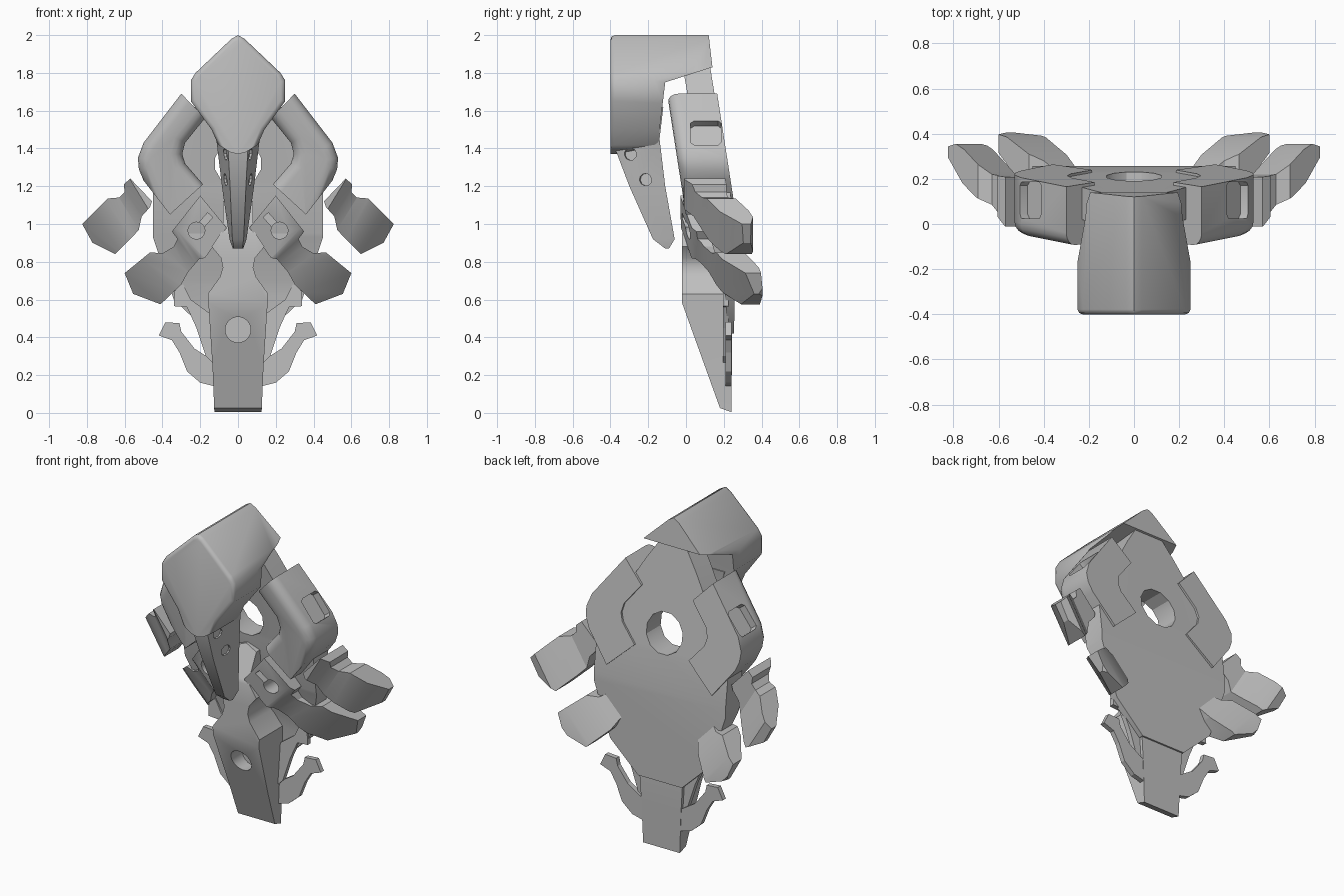
import bpy, bmesh, math
from mathutils import Vector

if "Cube" in bpy.data.objects:
    bpy.data.objects.remove(bpy.data.objects["Cube"])

grey = bpy.data.materials.new("plain_grey")
grey.diffuse_color = (0.52, 0.52, 0.52, 1)
grey.use_nodes = True
grey.node_tree.nodes["Principled BSDF"].inputs["Base Color"].default_value = grey.diffuse_color
X, Y, Z = Vector((1, 0, 0)), Vector((0, 1, 0)), Vector((0, 0, 1))


def finish(name, bm):
    bmesh.ops.recalc_face_normals(bm, faces=bm.faces)
    me = bpy.data.meshes.new(name)
    bm.to_mesh(me)
    bm.free()
    me.materials.append(grey)
    ob = bpy.data.objects.new(name, me)
    bpy.context.collection.objects.link(ob)
    return ob


def activate(ob):
    bpy.ops.object.select_all(action='DESELECT')
    ob.select_set(True)
    bpy.context.view_layer.objects.active = ob


def loft(name, rings):
    """Closed skin through rings of equal length."""
    bm = bmesh.new()
    vs = [[bm.verts.new(p) for p in r] for r in rings]
    n = len(vs[0])
    for a, b in zip(vs, vs[1:]):
        for i in range(n):
            j = (i + 1) % n
            bm.faces.new((a[i], a[j], b[j], b[i]))
    bm.faces.new(vs[0])
    bm.faces.new(vs[-1])
    return finish(name, bm)


def prism(name, pts, u=X, v=Z, n=Y, lo=-1, hi=1, o=Vector()):
    """Outline in the u/v plane swept along n."""
    return loft(name, [[o + u * a + v * b + n * h for a, b in pts] for h in (lo, hi)])


def cylinder(c, axis, r, length, sides=16):
    c, axis = Vector(c), Vector(axis).normalized()
    u = axis.orthogonal().normalized()
    w = axis.cross(u)
    pts = [(r * math.cos(t * math.tau / sides), r * math.sin(t * math.tau / sides)) for t in range(sides)]
    return prism("cutter", pts, u, w, axis, -length / 2, length / 2, c)


def modify(ob, kind, **props):
    m = ob.modifiers.new(kind, kind)
    for k, val in props.items():
        setattr(m, k, val)
    activate(ob)
    bpy.ops.object.modifier_apply(modifier=m.name)


def boolean(ob, tool, op='DIFFERENCE'):
    modify(ob, 'BOOLEAN', operation=op, solver='EXACT', object=tool)
    bpy.data.objects.remove(tool)
    return ob


def bevel_edges(ob, test, offset, segments):
    """Round the edges whose two ends pass the test."""
    bm = bmesh.new()
    bm.from_mesh(ob.data)
    edges = [e for e in bm.edges if test(e.verts[0].co, e.verts[1].co)]
    bmesh.ops.bevel(bm, geom=edges, offset=offset, segments=segments, profile=0.5, affect='EDGES')
    bm.to_mesh(ob.data)
    bm.free()


def sym(half):
    """Mirror an outline given for positive x."""
    return half + [(-x, z) for x, z in reversed(half) if x > 0]


def mirror(ob):
    modify(ob, 'MIRROR', use_mirror_merge=False)


def smooth(ob, deg=30):
    activate(ob)
    bpy.ops.object.shade_smooth_by_angle(angle=math.radians(deg))


# hood: front outline, side outline and top outline intersected
hood = prism("hood", sym([(0, 2.0), (0.035, 1.98), (0.225, 1.8), (0.25, 1.76), (0.25, 1.65),
                          (0.14, 1.5), (0.105, 1.42), (0.04, 1.38), (0, 1.37)]))
boolean(hood, prism("cutter", [(-0.4, 2.02), (0.118, 2.02), (0.14, 1.83), (-0.11, 1.75),
                               (-0.14, 1.5), (-0.15, 1.36), (-0.4, 1.36)], Y, Z, X), 'INTERSECT')
boolean(hood, prism("cutter", sym([(0, -0.45), (0.256, -0.45), (0.256, -0.2),
                                   (0.215, 0.03), (0.2, 0.2), (0, 0.2)]), X, Y, Z, 0, 3), 'INTERSECT')
bevel_edges(hood, lambda a, b: max(a.y, b.y) < -0.399 and max(a.z, b.z) > 1.43, 0.022, 2)
smooth(hood, 50)

# beak: tapering sections, narrow in front, with two pairs of round pits
beak = loft("beak", [[(-wf, yf, z), (wf, yf, z), (wb, yb, z), (-wb, yb, z)] for z, yf, yb, wf, wb in [
    (1.62, -0.39, -0.12, 0.1, 0.18), (1.45, -0.395, -0.14, 0.055, 0.115), (1.2, -0.3, -0.11, 0.042, 0.085),
    (0.92, -0.175, -0.06, 0.03, 0.045), (0.87, -0.11, -0.09, 0.022, 0.028)]])
for y, z in ((-0.3, 1.37), (-0.22, 1.235)):
    for s in (-1, 1):
        boolean(beak, cylinder((s * 0.085, y, z), (1, -s * 0.3, 0), 0.033, 0.07, 10))
smooth(beak)

# back plate with round window
plate = prism("back_plate", sym([(0, 1.86), (0.09, 1.84), (0.17, 1.72), (0.3, 1.5), (0.45, 1.2),
                                 (0.45, 0.93), (0.34, 0.6), (0.15, 0.42), (0, 0.42)]))
boolean(plate, prism("cutter", [(0.12, 1.88), (0.23, 1.2), (0.258, 0.98), (0.255, 0.4), (0.225, 0.4),
                                (0.2, 0.7), (0.12, 0.95), (0.09, 1.2), (-0.025, 1.88)], Y, Z, X), 'INTERSECT')
boolean(plate, cylinder((0, 0.1, 1.32), (0, 1, 0), 0.125, 1.5, 12))
smooth(plate)

# keel: tapering front spine with a blind round bore
keel = prism("keel", sym([(0, 0), (0.125, 0), (0.135, 0.25), (0.16, 0.63), (0.095, 0.72), (0.08, 0.77),
                          (0.09, 0.82), (0.14, 0.88), (0.08, 0.97), (0.08, 1.12), (0, 1.15)]))
boolean(keel, prism("cutter", [(0.24, 0.005), (0.18, 0.025), (-0.02, 0.58), (-0.02, 0.95), (0.08, 1.15),
                               (0.2, 1.2), (0.245, 0.45)], Y, Z, X), 'INTERSECT')
boolean(keel, cylinder((0, 0.0, 0.44), (0, 1, 0), 0.068, 0.28, 20))
smooth(keel)

# bent arms with rounded fronts, leaning back, each with a slot
arm = prism("bent_arm", [(0.3, 1.69), (0.5, 1.43), (0.53, 1.35), (0.525, 1.29), (0.5, 1.23), (0.36, 1.05),
                         (0.185, 1.21), (0.28, 1.32), (0.295, 1.37), (0.28, 1.43), (0.175, 1.56)],
            lo=-0.1, hi=0.165)
bevel_edges(arm, lambda a, b: max(a.y, b.y) < -0.09 and 1.14 < (a.z + b.z) / 2 < 1.6, 0.06, 4)
for v in arm.data.vertices:
    v.co.y += (1.69 - v.co.z) * 0.155
along = Vector((0.2, 0, -0.26)).normalized()
out = Vector((0.26, 0, 0.2)).normalized()
slot = prism("cutter", [(-0.08, 0.045), (-0.065, 0.025), (0.065, 0.025), (0.08, 0.045), (0.08, 0.17),
                        (0.065, 0.185), (-0.065, 0.185), (-0.08, 0.17)], along, Y, out, -0.04, 0.1,
             Vector((0.455, 0, 1.48)))
boolean(arm, slot)
mirror(arm)
smooth(arm, 40)


def wing(name, outline, profile, origin, axis):
    """Front outline intersected with a depth profile along the wing axis."""
    ob = prism(name, outline)
    a = Vector(axis).normalized()
    return boolean(ob, prism("cutter", profile, a, Y, a.cross(Y), -1, 1, Vector(origin)), 'INTERSECT')


# upper wings
upper = wing("upper_wing", [(0.57, 1.24), (0.455, 1.12), (0.465, 1.09), (0.51, 1.04), (0.525, 0.97),
                            (0.56, 0.93), (0.65, 0.84), (0.77, 0.9), (0.825, 1.0), (0.69, 1.135),
                            (0.63, 1.14), (0.6, 1.17), (0.605, 1.21)],
             [(-0.08, -0.02), (0.0, -0.01), (0.05, 0.04), (0.1, 0.085), (0.17, 0.12), (0.25, 0.18),
              (0.35, 0.31), (0.355, 0.34), (0.29, 0.355), (0.24, 0.33), (0.1, 0.22), (-0.08, 0.2)],
             (0.5, 0, 1.12), (0.85, 0, -0.52))
mirror(upper)
smooth(upper)

# lower wings growing from shoulder blocks, with a bore and a groove
lower = wing("lower_wing", [(0.2, 1.15), (0.06, 0.98), (0.175, 0.82), (0.205, 0.815), (0.265, 0.745),
                            (0.3, 0.68), (0.41, 0.575), (0.555, 0.63), (0.6, 0.74), (0.465, 0.85),
                            (0.4, 0.845), (0.34, 0.88), (0.32, 0.92), (0.35, 0.96)],
             [(-0.2, -0.03), (0.0, -0.03), (0.21, 0.03), (0.26, 0.08), (0.32, 0.12), (0.45, 0.19),
              (0.62, 0.37), (0.6, 0.405), (0.52, 0.385), (0.38, 0.3), (0.25, 0.21), (-0.2, 0.2)],
             (0.12, 0, 1.06), (0.72, 0, -0.69))
boolean(lower, cylinder((0.22, 0.02, 0.965), (0, 1, 0), 0.045, 0.2))
boolean(lower, prism("cutter", [(-0.02, -0.018), (0.11, -0.018), (0.11, 0.018), (-0.02, 0.018)],
                     Vector((-0.66, 0, 0.75)), Vector((0.75, 0, 0.66)), Y, -0.1, 0.06,
                     Vector((0.22, 0, 0.965))))
mirror(lower)
smooth(lower)

# thin tail fins beside the keel
for name, pts, lo, hi in [
    ("outer_tail_fin", [(0.42, 0.41), (0.385, 0.48), (0.31, 0.475), (0.3, 0.43), (0.23, 0.34), (0.12, 0.27),
                        (0.12, 0.14), (0.2, 0.16), (0.27, 0.22), (0.31, 0.32), (0.35, 0.385)], 0.21, 0.24),
    ("inner_tail_fin", [(0.34, 0.565), (0.335, 0.67), (0.29, 0.68), (0.25, 0.6), (0.14, 0.52), (0.13, 0.26),
                        (0.17, 0.3), (0.22, 0.45), (0.27, 0.56)], 0.195, 0.225)]:
    mirror(prism(name, pts, lo=lo, hi=hi))
